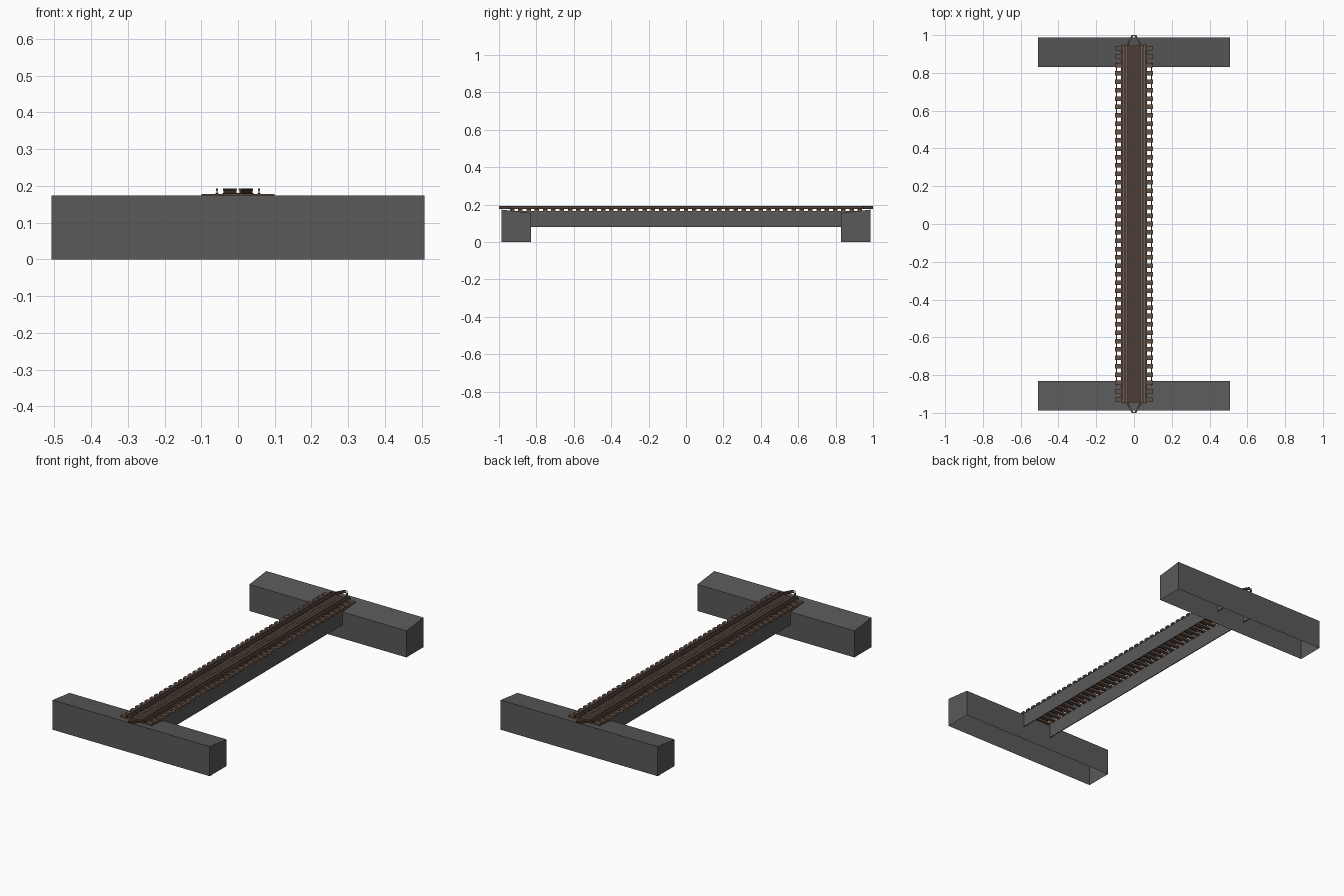
import bpy, bmesh
from mathutils import Vector

if "Cube" in bpy.data.objects:
    bpy.data.objects.remove(bpy.data.objects["Cube"])


def mat(name, rgb):
    m = bpy.data.materials.new(name)
    m.diffuse_color = (*rgb, 1)
    m.use_nodes = True
    m.node_tree.nodes["Principled BSDF"].inputs["Base Color"].default_value = m.diffuse_color
    return m


CONCRETE = mat("dark concrete", (0.10, 0.10, 0.10))
STEEL = mat("girder steel", (0.10, 0.10, 0.10))
WOOD = mat("sleeper wood", (0.13, 0.085, 0.06))
PLANK = mat("deck plank", (0.075, 0.045, 0.035))
RUST = mat("rail rust", (0.085, 0.05, 0.035))
SHINE = mat("polished rail head", (0.36, 0.32, 0.28))


def finish(name, bm, *mats):
    bmesh.ops.recalc_face_normals(bm, faces=bm.faces)
    me = bpy.data.meshes.new(name)
    bm.to_mesh(me)
    bm.free()
    for m in mats:
        me.materials.append(m)
    ob = bpy.data.objects.new(name, me)
    bpy.context.collection.objects.link(ob)
    return ob


def add_box(bm, x0, x1, y0, y1, z0, z1):
    vs = bmesh.ops.create_cube(bm, size=1)["verts"]
    for v in vs:
        v.co = Vector((x1 if v.co.x > 0 else x0, y1 if v.co.y > 0 else y0,
                       z1 if v.co.z > 0 else z0))


def sweep(bm, profile, path):
    """Sweep an (x offset, z) profile along (x, y) points, capped at the ends."""
    rings = [[bm.verts.new((px + dx, py, z)) for dx, z in profile] for px, py in path]
    n = len(profile)
    for a, b in zip(rings, rings[1:]):
        for i in range(n):
            bm.faces.new((a[i], a[(i + 1) % n], b[(i + 1) % n], b[i]))
    bm.faces.new(rings[0])
    bm.faces.new(rings[-1])


# Abutments: tops slope down towards the span, undersides open
for name, s in (("front_abutment", -1), ("back_abutment", 1)):
    bm = bmesh.new()
    add_box(bm, -0.508, 0.508, min(s * .83, s * .987), max(s * .83, s * .987), 0, 0.173)
    for v in bm.verts:
        if v.co.z > 0.1 and abs(v.co.y) < 0.9:
            v.co.z = 0.155
    bottom = [f for f in bm.faces if f.calc_center_median().z < 0.01]
    bmesh.ops.delete(bm, geom=bottom, context="FACES_ONLY")
    finish(name, bm, CONCRETE)

# Side girders
for name, s in (("left_girder", -1), ("right_girder", 1)):
    bm = bmesh.new()
    add_box(bm, min(s * .091, s * .096), max(s * .091, s * .096), -0.92, 0.92, 0.08, 0.166)
    finish(name, bm, STEEL)

# Sleepers
bm = bmesh.new()
N = 43
for i in range(N):
    y = -0.93 + 1.86 * i / (N - 1)
    add_box(bm, -0.1, 0.1, y - 0.012, y + 0.012, 0.164, 0.177)
finish("sleepers", bm, WOOD)

# Thin deck under the rails and the raised planks between them
bm = bmesh.new()
add_box(bm, -0.07, 0.07, -0.945, 0.945, 0.176, 0.178)
finish("deck", bm, PLANK)
bm = bmesh.new()
for i in range(3):
    x = (i - 1) * 0.019
    add_box(bm, x - 0.009, x + 0.009, -0.945, 0.945, 0.178, 0.181)
finish("centre_planks", bm, PLANK)

# Rails: foot, web and head in one profile, mirrored about the rail centre
half = [(0.0055, 0.177), (0.0055, 0.179), (0.0015, 0.180),
        (0.0015, 0.187), (0.0032, 0.188), (0.0032, 0.192)]
profile = half + [(-x, z) for x, z in reversed(half)]


def rail(name, path):
    bm = bmesh.new()
    sweep(bm, profile, path)
    ob = finish(name, bm, RUST, SHINE)
    for f in ob.data.polygons:
        if f.normal.z > 0.9 and f.center.z > 0.19:
            f.material_index = 1


for side, s in (("left", -1), ("right", 1)):
    rail(side + "_running_rail", [(s * .057, -0.95), (s * .057, 0.95)])
    # Guard rails bend in to a point beyond each end
    rail(side + "_guard_rail", [(s * .006, -1), (s * .038, -0.945),
                                (s * .038, 0.945), (s * .006, 1)])
